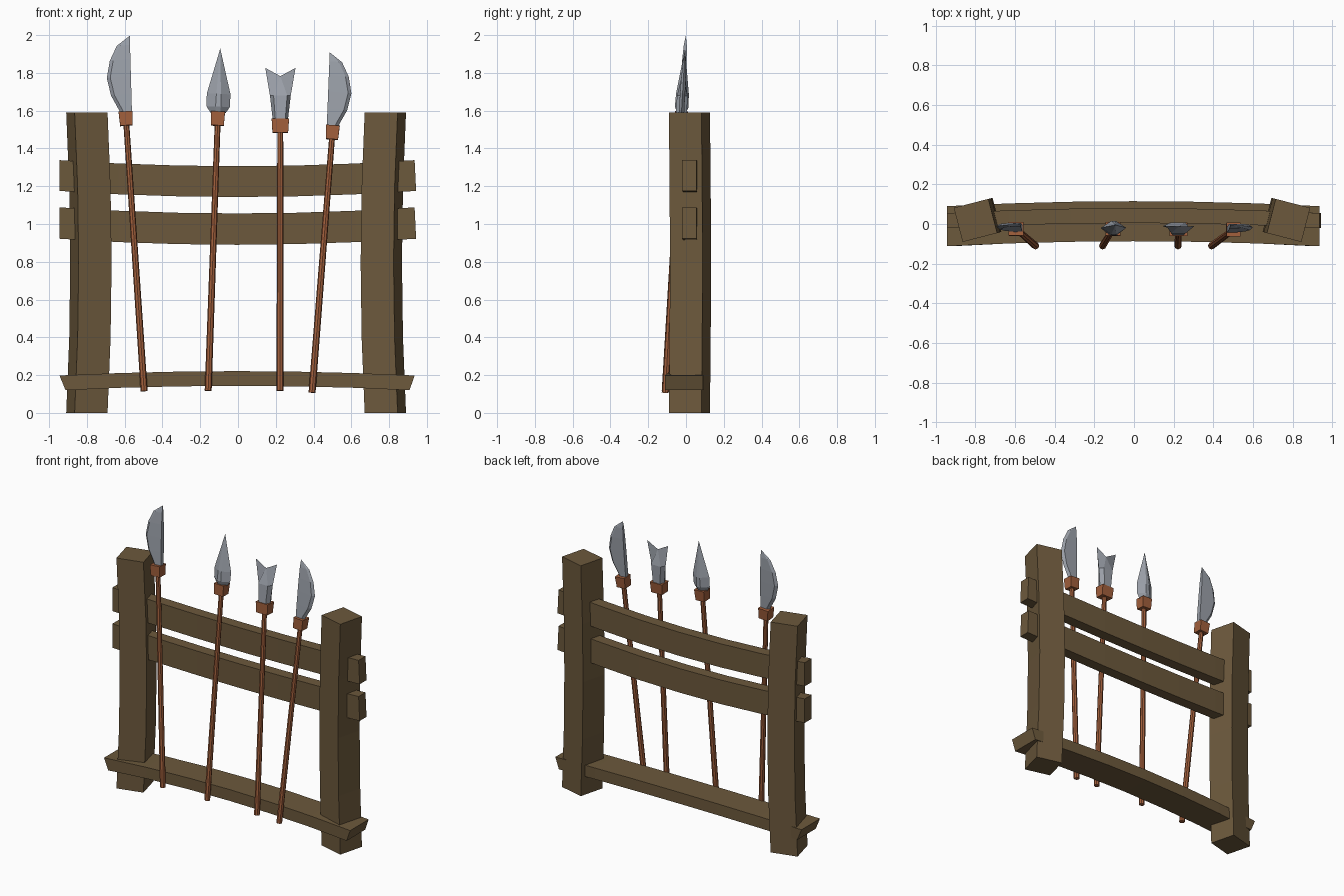
import bpy, bmesh, math
from mathutils import Matrix, Vector

if "Cube" in bpy.data.objects:
    bpy.data.objects.remove(bpy.data.objects["Cube"])


def material(name, rgb):
    m = bpy.data.materials.new(name)
    m.diffuse_color = (*rgb, 1)
    m.use_nodes = True
    m.node_tree.nodes["Principled BSDF"].inputs["Base Color"].default_value = m.diffuse_color
    return m


WOOD = material("dark wood", (0.150, 0.099, 0.045))
SHAFT = material("red wood", (0.36, 0.115, 0.045))
STEEL = material("steel", (0.33, 0.355, 0.40))


def loft(name, rings, mat, matrix=None):
    """Skin a list of equal-length rings, cap both ends, merge collapsed points."""
    bm = bmesh.new()
    vs = [[bm.verts.new(p) for p in ring] for ring in rings]
    n = len(rings[0])
    for a, b in zip(vs, vs[1:]):
        for i in range(n):
            j = (i + 1) % n
            bm.faces.new((a[i], a[j], b[j], b[i]))
    bm.faces.new(vs[0])
    bm.faces.new(vs[-1])
    bmesh.ops.remove_doubles(bm, verts=bm.verts, dist=0.0005)
    bmesh.ops.recalc_face_normals(bm, faces=bm.faces)
    me = bpy.data.meshes.new(name)
    bm.to_mesh(me)
    bm.free()
    me.materials.append(mat)
    ob = bpy.data.objects.new(name, me)
    bpy.context.collection.objects.link(ob)
    if matrix:
        ob.matrix_world = matrix
    return ob


def box_ring(w, d, z, x=0.0):
    return [(x - w, -d, z), (x + w, -d, z), (x + w, d, z), (x - w, d, z)]


# Bowed, turned posts
for side, label in ((-1, "left"), (1, "right")):
    rings = []
    for i in range(5):
        z = 1.59 * i / 4
        bow = -side * 0.022 * (1 - (i / 2 - 1) ** 2)
        rings.append(box_ring(0.09, 0.089, z, bow))
    place = Matrix.Translation((-0.01 + side * 0.79, 0.018, 0)) @ \
        Matrix.Rotation(-side * math.radians(14.5), 4, 'Z')
    loft(label + "_post", rings, WOOD, place)


# Curved rails: bend is the height change in the middle, slants cut the ends
def rail(name, y0, y1, z0, z1, bend, slant_l, slant_r):
    rings = []
    for i in range(7):
        t = i / 3 - 1
        mid = 1 - t * t
        x = -0.945 + 1.88 * i / 6
        cut = slant_l if i == 0 else slant_r if i == 6 else 0
        dy, dz = 0.025 * mid, bend * mid
        rings.append([(x + cut, y0 + dy, z0 + dz), (x + cut, y1 + dy, z0 + dz),
                      (x, y1 + dy, z1 + dz), (x, y0 + dy, z1 + dz)])
    loft(name, rings, WOOD)


rail("upper_rail", -0.02, 0.055, 1.175, 1.338, -0.032, 0, 0.008)
rail("middle_rail", -0.02, 0.055, 0.922, 1.088, -0.032, 0, 0.008)
rail("foot_rail", -0.112, 0.09, 0.12, 0.198, 0.023, 0.032, -0.027)


# Blade shapes, local z measured up the shaft from the collar centre
def knife(side):
    rings = []
    for z, edge, t in ((0.03, -0.028, 0.015), (0.048, -0.034, 0.015), (0.127, -0.071, 0.015),
                       (0.222, -0.087, 0.014), (0.312, -0.065, 0.012),
                       (0.388, -0.023, 0.008), (0.437, 0.049, 0)):
        spine = 0.034 + 0.015 * (z - 0.04) / 0.397
        inner = min(edge + 0.018, spine)
        rings.append([(side * x, y, z) for x, y in
                      ((edge, 0), (inner, -t), (spine, -t), (spine, t), (inner, t))])
    return rings


def ridged(sections):
    """Six-sided sections: z, half width, ridge half width, half depth, edge lift."""
    return [[(-w, 0, z + up), (-r, -d, z), (r, -d, z), (w, 0, z + up), (r, d, z), (-r, d, z)]
            for z, w, r, d, up in sections]


LEAF = ridged([(0.03, 0.04, 0.012, 0.022, 0), (0.062, 0.061, 0.014, 0.036, 0),
               (0.13, 0.063, 0.012, 0.034, 0), (0.372, 0, 0, 0, 0)])
FORKED = ridged([(0.03, 0.04, 0.026, 0.03, 0), (0.16, 0.055, 0.036, 0.028, 0),
                 (0.263, 0.08, 0, 0, 0.044)])


# Leaning polearms: foot x/z, collar x/z, collar half width, blade rings, blade scale
POLES = [("left_knife", -0.497, 0.115, -0.593, 1.558, 0.037, knife(1), 1.0),
         ("leaf_spear", -0.158, 0.117, -0.107, 1.558, 0.037, LEAF, 1.0),
         ("forked_spear", 0.222, 0.117, 0.224, 1.52, 0.046, FORKED, 1.0),
         ("right_knife", 0.392, 0.107, 0.500, 1.485, 0.036, knife(-1), 0.965)]
for name, xb, zb, xc, zc, half, blade, scale in POLES:
    foot = Vector((xb, -0.11, zb))
    collar = Vector((xc, -0.11 + 0.058 * (zc - zb), zc))
    up = (collar - foot).normalized()
    side = (Vector((1, 0, 0)) - up * up.x).normalized()
    place = Matrix((side, up.cross(side), up)).transposed().to_4x4()
    place.translation = collar
    length = (collar - foot).length
    shaft = [[(r * math.cos(k * math.tau / 8), r * math.sin(k * math.tau / 8), z)
              for k in range(8)] for r, z in ((0.0185, -length), (0.0155, 0))]
    loft(name + "_shaft", shaft, SHAFT, place)
    loft(name + "_collar", [box_ring(half * 0.9, 0.031, -0.037),
                            box_ring(half, 0.035, 0.037)], SHAFT, place)
    loft(name + "_blade", blade, STEEL, place @ Matrix.Scale(scale, 4))
